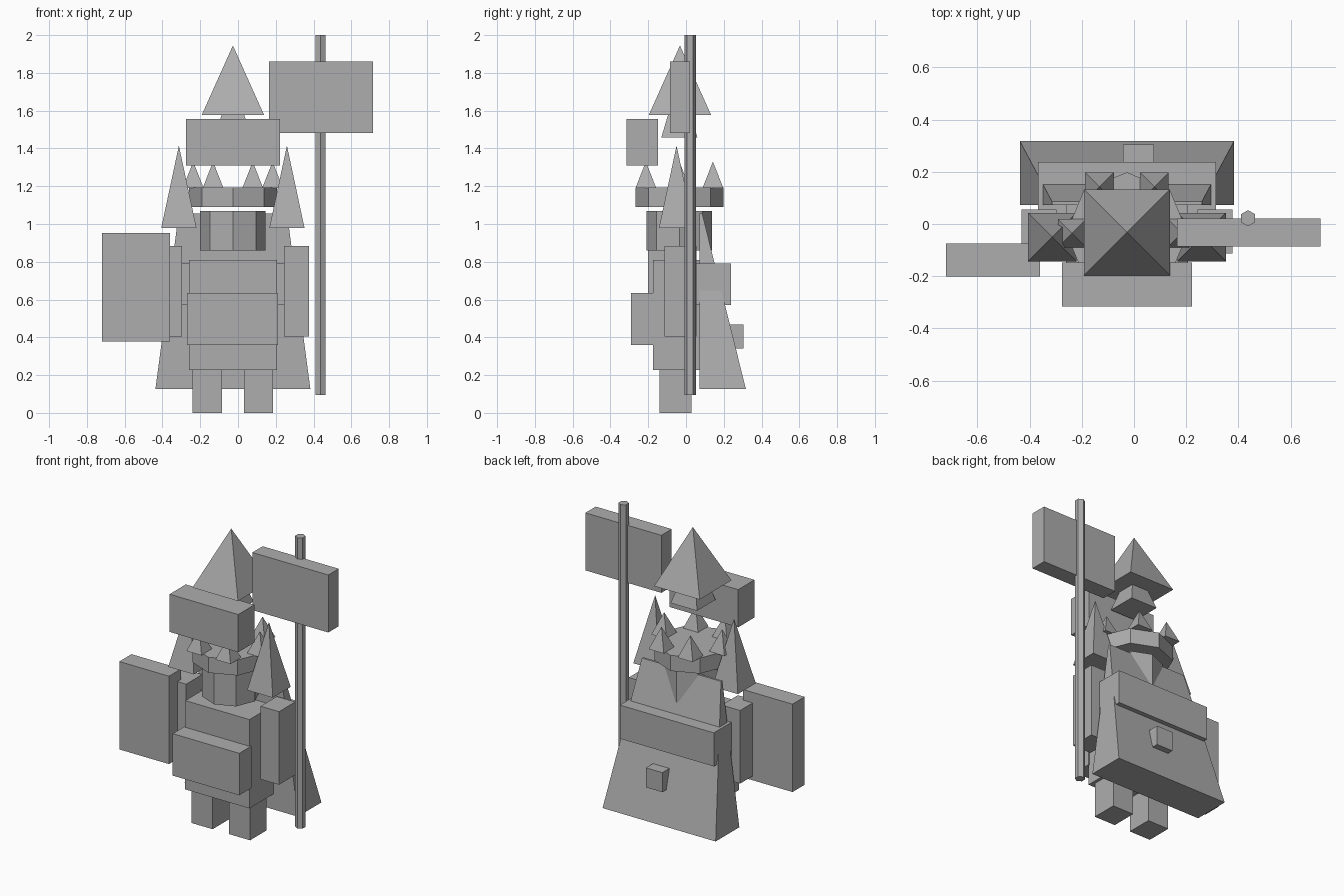
import bpy, bmesh, math
from mathutils import Vector

if "Cube" in bpy.data.objects:
    bpy.data.objects.remove(bpy.data.objects["Cube"])

CX, CY = -0.027, -0.035      # centre line of the figure

grey = bpy.data.materials.new("plain grey")
grey.diffuse_color = (0.42, 0.42, 0.42, 1)
grey.use_nodes = True
grey.node_tree.nodes["Principled BSDF"].inputs["Base Color"].default_value = grey.diffuse_color


def finish(name, bm):
    bmesh.ops.recalc_face_normals(bm, faces=bm.faces)
    me = bpy.data.meshes.new(name)
    bm.to_mesh(me)
    bm.free()
    me.materials.append(grey)
    ob = bpy.data.objects.new(name, me)
    bpy.context.collection.objects.link(ob)
    return ob


def frustum(name, lo, hi, z0, z1):
    """Box between two rectangles (x0, x1, y0, y1) at heights z0 and z1."""
    bm = bmesh.new()
    bmesh.ops.create_cube(bm, size=1)
    for v in bm.verts:
        r, z = (hi, z1) if v.co.z > 0 else (lo, z0)
        v.co = Vector((r[1] if v.co.x > 0 else r[0],
                       r[3] if v.co.y > 0 else r[2], z))
    return finish(name, bm)


def box(name, x0, x1, y0, y1, z0, z1):
    return frustum(name, (x0, x1, y0, y1), (x0, x1, y0, y1), z0, z1)


def prism(name, sides, r, x, y, z0, z1, r_top=None, turn=0):
    """Upright prism, or a pyramid when r_top is 0; a corner lies at angle turn."""
    bm = bmesh.new()
    bmesh.ops.create_cone(bm, cap_ends=True, segments=sides, radius1=r,
                          radius2=r if r_top is None else r_top, depth=z1 - z0)
    bmesh.ops.remove_doubles(bm, verts=bm.verts, dist=1e-5)
    # rotate so that one corner points along `turn`
    first = max(bm.verts, key=lambda v: v.co.xy.length).co
    a = turn - math.atan2(first.y, first.x)
    c, s = math.cos(a), math.sin(a)
    for v in bm.verts:
        px, py, pz = v.co
        v.co = Vector((x + c * px - s * py, y + s * px + c * py,
                       pz + (z0 + z1) / 2))
    return finish(name, bm)


def pyramid(name, half, x, y, z0, z1):
    return prism(name, 4, half * math.sqrt(2), x, y, z0, z1, 0, math.pi / 4)


# body and belly plate
box("body", -0.26, 0.206, -0.175, 0.10, 0.228, 0.81)
box("belly_plate", -0.27, 0.213, -0.291, -0.165, 0.36, 0.635)

# paired limbs and shoulder spikes
for side, s in (("left", -1), ("right", 1)):
    lx, ax = CX + s * 0.136, CX + s * 0.337
    box(side + "_leg", lx - 0.077, lx + 0.077, -0.14, 0.03, 0, 0.25)
    box(side + "_arm", ax - 0.067, ax + 0.067, -0.113, 0.055, 0.405, 0.884)
    pyramid(side + "_shoulder_spike", 0.093, CX + s * 0.286, -0.05, 0.98, 1.415)

# cape, mantle and clasp on the back
frustum("cape", (CX - 0.41, CX + 0.41, 0.072, 0.317),
        (CX - 0.287, CX + 0.287, 0.072, 0.086), 0.127, 1.055)
box("mantle", CX - 0.341, CX + 0.341, 0.04, 0.237, 0.57, 0.79)
box("cape_clasp", -0.042, 0.077, 0.18, 0.305, 0.34, 0.468)

# head, crown band and crown spikes
prism("head", 8, 0.173, CX, CY, 0.86, 1.07)
prism("crown_band", 8, 0.233, CX, CY, 1.09, 1.192)
for i in range(6):
    a = i * math.pi / 3
    pyramid("crown_spike", 0.055, CX + 0.21 * math.cos(a),
            CY + 0.205 * math.sin(a), 1.19, 1.33)

# floating face block and pointed top
box("face_block", -0.275, 0.223, -0.316, -0.148, 1.31, 1.557)
pyramid("hat_base", 0.096, CX, CY, 1.457, 1.78)
pyramid("hat_peak", 0.165, CX, -0.032, 1.577, 1.945)

# shield, pole and banner
box("shield", -0.72, -0.36, -0.201, -0.075, 0.377, 0.953)
prism("banner_pole", 6, 0.031, 0.437, 0.022, 0.095, 2.0, turn=math.pi / 2)
box("banner", 0.164, 0.715, -0.086, 0.021, 1.483, 1.86)
